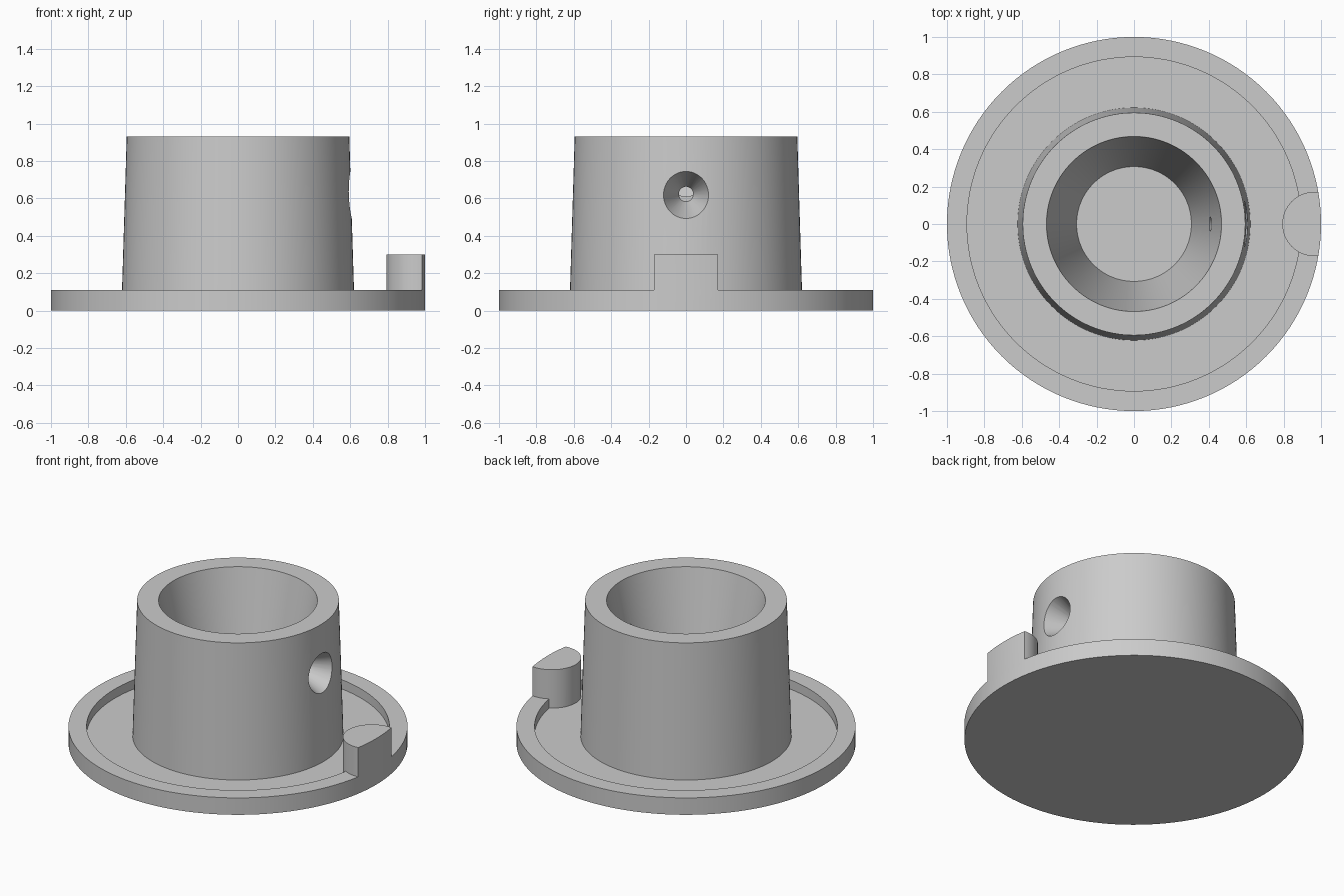
import bpy, bmesh
from math import pi, sin, cos, radians
from mathutils import Matrix

cube = bpy.data.objects.get("Cube")
if cube:
    bpy.data.objects.remove(cube, do_unlink=True)

SEGMENTS = 128
FLOOR = 0.05

grey = bpy.data.materials.new("plain grey")
grey.use_nodes = True
colour = (0.6, 0.6, 0.6, 1)
grey.diffuse_color = colour
grey.node_tree.nodes["Principled BSDF"].inputs["Base Color"].default_value = colour


def make_object(name, bm):
    bmesh.ops.recalc_face_normals(bm, faces=bm.faces)
    mesh = bpy.data.meshes.new(name)
    bm.to_mesh(mesh)
    bm.free()
    mesh.materials.append(grey)
    obj = bpy.data.objects.new(name, mesh)
    bpy.context.collection.objects.link(obj)
    return obj


def lathe(name, profile):
    """Revolve (radius, height) points about z; cap both ends flat."""
    bm = bmesh.new()
    rings = []
    for r, z in profile:
        rings.append([bm.verts.new((r * cos(2 * pi * i / SEGMENTS), r * sin(2 * pi * i / SEGMENTS), z))
                      for i in range(SEGMENTS)])
    for a, b in zip(rings, rings[1:]):
        for i in range(SEGMENTS):
            j = (i + 1) % SEGMENTS
            bm.faces.new((a[i], a[j], b[j], b[i]))
    bm.faces.new(rings[0])
    bm.faces.new(rings[-1])
    return make_object(name, bm)


def boolean(obj, other, operation):
    """Apply a boolean and discard the second object."""
    other.hide_render = True
    mod = obj.modifiers.new(operation, "BOOLEAN")
    mod.operation, mod.solver, mod.object = operation, "EXACT", other
    bpy.context.view_layer.objects.active = obj
    bpy.ops.object.modifier_apply(modifier=mod.name)
    bpy.data.objects.remove(other, do_unlink=True)


# Flanged disc with raised rim, tapered hub and tapered blind bore
body = lathe("flanged_hub", [
    (1.0, 0), (1.0, 0.11), (0.893, 0.11), (0.893, FLOOR),
    (0.622, FLOOR), (0.595, 0.93), (0.468, 0.93), (0.307, 0.11)])

# Rounded stop tab, trimmed flush with the disc edge
bm = bmesh.new()
bmesh.ops.create_cone(bm, cap_ends=True, segments=64, radius1=0.172, radius2=0.172, depth=0.27,
                      matrix=Matrix.Translation((0.965, 0, 0.165)))
tab = make_object("stop_tab", bm)
boolean(tab, lathe("disc_trim", [(1.0, -0.1), (1.0, 0.5)]), "INTERSECT")
boolean(body, tab, "UNION")

# Funnel-shaped side hole through the hub wall
bm = bmesh.new()
bmesh.ops.create_cone(bm, cap_ends=True, segments=48, radius1=0.038, radius2=0.148, depth=0.25,
                      matrix=Matrix.Translation((0.53, 0, 0.62)) @ Matrix.Rotation(radians(90), 4, "Y"))
boolean(body, make_object("funnel_cutter", bm), "DIFFERENCE")

# Smooth walls with crisp edges
bpy.ops.object.select_all(action="DESELECT")
body.select_set(True)
bpy.context.view_layer.objects.active = body
bpy.ops.object.shade_smooth_by_angle(angle=radians(30))
